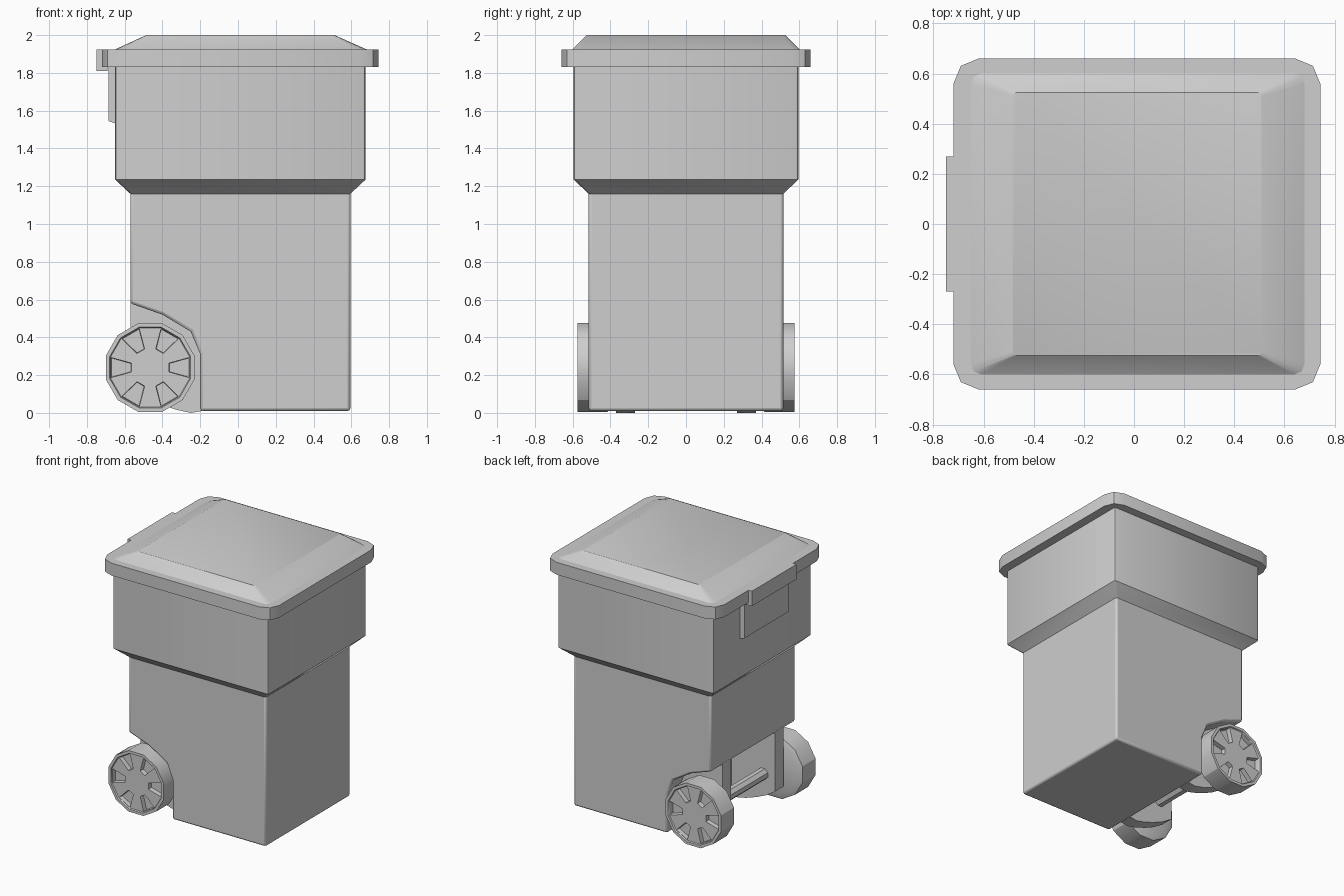
import bpy, bmesh, math

cube = bpy.data.objects.get("Cube")
if cube:
    bpy.data.objects.remove(cube, do_unlink=True)

# One plain grey material
grey = bpy.data.materials.new("plain_grey")
grey.use_nodes = True
COLOUR = (0.62, 0.62, 0.62, 1)
grey.diffuse_color = COLOUR
grey.node_tree.nodes["Principled BSDF"].inputs["Base Color"].default_value = COLOUR


def loft(name, rings, mirror=False, bevel=0, detail=None):
    """Skin a list of matching point loops and cap both ends."""
    bm = bmesh.new()
    loops = [[bm.verts.new(p) for p in ring] for ring in rings]
    bands = []
    for a, b in zip(loops, loops[1:]):
        n = len(a)
        bands.append([bm.faces.new((a[i], a[(i + 1) % n], b[(i + 1) % n], b[i]))
                      for i in range(n)])
    bm.faces.new(loops[0][::-1])
    bm.faces.new(loops[-1])
    bmesh.ops.recalc_face_normals(bm, faces=bm.faces)
    if detail:
        detail(bm, bands)
    mesh = bpy.data.meshes.new(name)
    bm.to_mesh(mesh)
    bm.free()
    mesh.materials.append(grey)
    obj = bpy.data.objects.new(name, mesh)
    bpy.context.collection.objects.link(obj)
    if bevel:
        mod = obj.modifiers.new("soft_edges", "BEVEL")
        mod.width, mod.segments = bevel, 2
        mod.limit_method, mod.angle_limit = "ANGLE", math.radians(50)
    if mirror:
        mod = obj.modifiers.new("other_side", "MIRROR")
        mod.use_axis = (False, True, False)
    bpy.ops.object.select_all(action="DESELECT")
    obj.select_set(True)
    bpy.context.view_layer.objects.active = obj
    bpy.ops.object.shade_smooth_by_angle(angle=math.radians(30))
    return obj


def rounded(x0, x1, y, z, r, seg=2):
    """Rectangle loop at height z with rounded corners."""
    corners = [(x1 - r, y - r), (x0 + r, y - r), (x0 + r, r - y), (x1 - r, r - y)]
    pts = []
    for k, (cx, cy) in enumerate(corners):
        for s in range(seg + 1):
            a = (k + s / seg) * math.pi / 2
            pts.append((cx + r * math.cos(a), cy + r * math.sin(a), z))
    return pts


def side_prism(name, profile, y0, y1, **kw):
    """Extrude an x-z outline across y."""
    return loft(name, [[(x, y, z) for x, z in profile] for y in (y0, y1)], **kw)


def disc(r, y, sides):
    """Polygon loop around the axle line."""
    pts = []
    for i in range(sides):
        a = (i + 0.5) * math.tau / sides
        pts.append((-0.465 + r * math.cos(a), y, 0.24 + r * math.sin(a)))
    return pts


# Lower body with the wheel arch notched out of its rear corner
arch = [(-0.57, 0.58), (-0.4, 0.52), (-0.25, 0.43), (-0.2, 0.31)]
side_prism("lower_body",
           arch + [(-0.2, 0.01), (0.595, 0.01), (0.595, 1.2), (-0.57, 1.2)],
           -0.515, 0.515, bevel=0.015)

# Flared upper body
loft("upper_body", [rounded(-0.57, 0.595, 0.515, 1.16, 0.015),
                    rounded(-0.65, 0.675, 0.595, 1.235, 0.015),
                    rounded(-0.65, 0.675, 0.595, 1.84, 0.015)])

# Rim of the bin, flange of the lid and raised lid panel
for name, z0, z1 in (("bin_rim", 1.83, 1.88), ("lid_flange", 1.88, 1.925)):
    loft(name, [rounded(-0.72, 0.743, 0.66, z, 0.1) for z in (z0, z1)])
loft("lid_panel", [rounded(-0.65, 0.68, 0.6, 1.92, 0.04),
                   rounded(-0.65, 0.68, 0.6, 1.925, 0.04),
                   rounded(-0.485, 0.51, 0.525, 2.0, 0.015)])

# Rear hinge tab and the backing plate under it
side_prism("hinge_tab", [(-0.75, 1.81), (-0.69, 1.81), (-0.69, 1.925), (-0.75, 1.925)],
           -0.27, 0.27)
side_prism("hinge_plate", [(-0.685, 1.545), (-0.64, 1.53), (-0.64, 1.84), (-0.685, 1.84)],
           -0.27, 0.27)

# Axle brackets between the wheels
side_prism("axle_bracket",
           [(-0.57, 0.59), (-0.57, 0.13), (-0.49, 0.08), (-0.41, 0.045), (-0.32, 0.015),
            (-0.25, 0.0), (-0.19, 0.01), (-0.19, 0.33), (-0.25, 0.45), (-0.4, 0.54)],
           0.27, 0.37, mirror=True)
loft("axle", [disc(0.045, y, 8) for y in (-0.42, 0.42)])


# Wheels with six recessed windows
def cut_windows(bm, bands):
    windows = bands[-2][1::2]
    bmesh.ops.inset_individual(bm, faces=windows, thickness=0.004)
    bmesh.ops.inset_individual(bm, faces=windows, thickness=0.003, depth=-0.035)


loft("wheel", [disc(0.2, 0.4, 12), disc(0.243, 0.415, 12), disc(0.243, 0.575, 12),
               disc(0.222, 0.575, 12), disc(0.217, 0.566, 12),
               disc(0.1, 0.566, 12), disc(0.03, 0.566, 12)],
     mirror=True, detail=cut_windows)
